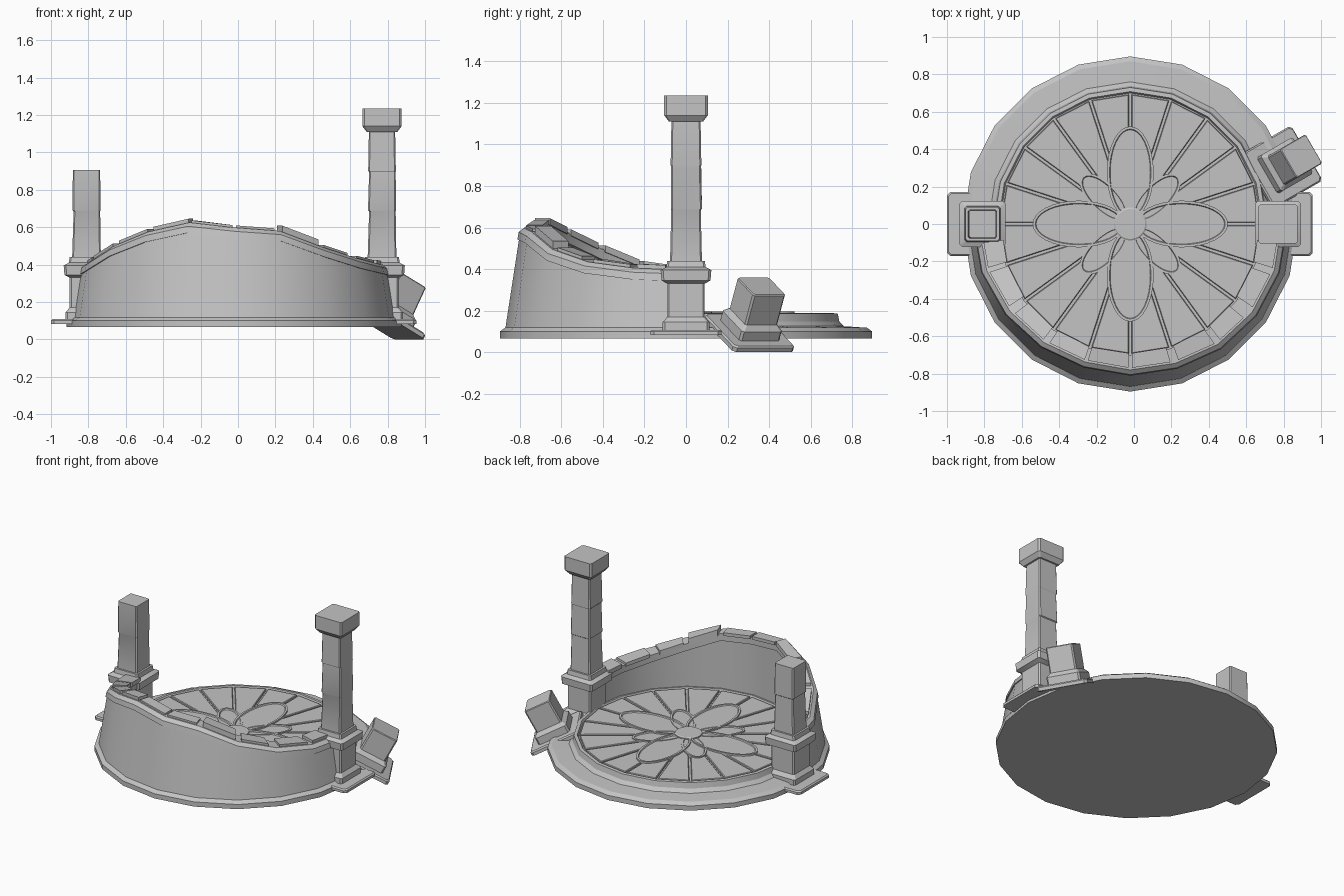
import bpy, bmesh, math
from mathutils import Matrix, Vector

if "Cube" in bpy.data.objects:
    bpy.data.objects.remove(bpy.data.objects["Cube"], do_unlink=True)

stone = bpy.data.materials.new("grey_stone")
stone.use_nodes = True
GREY = (0.55, 0.55, 0.55, 1)
stone.diffuse_color = GREY
stone.node_tree.nodes["Principled BSDF"].inputs["Base Color"].default_value = GREY

CX = -0.02           # centre of the round platform
SIDES = 20
STEP = math.tau / SIDES


def loft(name, rings, matrix=Matrix()):
    """Skin a list of closed rings and cap both ends."""
    bm = bmesh.new()
    loops = [[bm.verts.new(matrix @ Vector(p)) for p in ring] for ring in rings]
    n = len(loops[0])
    for a, b in zip(loops, loops[1:]):
        for i in range(n):
            j = (i + 1) % n
            bm.faces.new((a[i], a[j], b[j], b[i]))
    bm.faces.new(loops[0])
    bm.faces.new(loops[-1])
    bmesh.ops.recalc_face_normals(bm, faces=bm.faces)
    mesh = bpy.data.meshes.new(name)
    bm.to_mesh(mesh)
    bm.free()
    obj = bpy.data.objects.new(name, mesh)
    bpy.context.collection.objects.link(obj)
    mesh.materials.append(stone)
    bpy.ops.object.select_all(action='DESELECT')
    obj.select_set(True)
    bpy.context.view_layer.objects.active = obj
    bpy.ops.object.shade_smooth_by_angle(angle=math.radians(25))
    return obj


def polar(r, a, z):
    return Vector((CX + r * math.cos(a), r * math.sin(a), z))


def disc(name, profile):
    return loft(name, [[polar(r, math.pi / 2 + i * STEP, z) for i in range(SIDES)]
                       for r, z in profile])


def square(w, z, dx=0, dy=0, cut=0.1):
    """Square ring of half width w with clipped corners."""
    c = w * (1 - cut)
    pts = [(w, -c), (w, c), (c, w), (-c, w), (-w, c), (-w, -c), (-c, -w), (c, -w)]
    return [(x + dx, y + dy, z) for x, y in pts]


# Stepped platform with a raised rim around the floor
disc("platform", [(0.01, 0.067), (0.896, 0.067), (0.896, 0.1), (0.87, 0.118),
                  (0.76, 0.125), (0.738, 0.148), (0.73, 0.186), (0.708, 0.188),
                  (0.7, 0.172), (0.01, 0.172)])

# Radial paving stones
for i in range(SIDES):
    mid = (i + 0.5) * STEP
    def stone_ring(inset, z):
        pts = []
        for r, s in ((0.2, -1), (0.692, -1), (0.692, 1), (0.2, 1)):
            r += inset if r < 0.5 else -inset
            pts.append(polar(r, mid + s * (STEP / 2 - (0.007 + inset) / r), z))
        return pts
    loft("floor_stone", [stone_ring(0, 0.17), stone_ring(0, 0.182), stone_ring(0.004, 0.186)])


# Flower inlay
def petal(name, angle, centre, length, width, top):
    def ring(inset, z):
        return [(centre + (length - inset) * math.cos(t * math.tau / 32),
                 (width - inset) * math.sin(t * math.tau / 32), z) for t in range(32)]
    place = Matrix.Translation((CX, 0, 0)) @ Matrix.Rotation(angle, 4, 'Z')
    loft(name, [ring(0, 0.17), ring(0, top), ring(0.014, top), ring(0.018, top - 0.007)], place)


for i in range(4):
    petal("large_petal", i * math.pi / 2, 0.275, 0.247, 0.125, 0.197)
    petal("small_petal", (i + 0.5) * math.pi / 2, 0.2, 0.165, 0.078, 0.194)
loft("flower_centre", [[polar(r, i * math.tau / 32, z) for i in range(32)]
                       for r, z in ((0.088, 0.17), (0.088, 0.198), (0.08, 0.203))])

# Curved parapet whose height rises and falls
HEIGHTS = [0.39, 0.42, 0.5, 0.575, 0.625, 0.598, 0.58, 0.495, 0.435, 0.405, 0.395]


def outer(z):
    return 0.885 - 0.15 * z


wall, trim = [], []
for i, h in enumerate(HEIGHTS):
    a = math.pi + i * STEP
    r = outer(h)
    wall.append([polar(*p) for p in ((0.87, a, 0.11), (outer(h - 0.03), a, h - 0.03),
                                     (0.722, a, h - 0.03), (0.722, a, 0.11))])
    trim.append([polar(*p) for p in ((r + 0.016, a, h - 0.055), (r + 0.01, a, h - 0.02),
                                     (r - 0.015, a, h), (0.7, a, h), (0.7, a, h - 0.05))])
loft("parapet_wall", wall)
loft("parapet_trim", trim)

# Coping slabs: start and end along each wall segment, and lift
SLABS = [(0.4, 0.95, 0.02), (0.05, 0.9, 0.022), (0.1, 0.95, 0.02), (0.1, 0.97, 0.022),
         (0.04, 0.96, 0.012), (0.04, 0.9, 0.012), (0.08, 0.95, 0.035), (0.1, 0.8, 0.015),
         (0.1, 0.9, 0.015), (0.05, 0.6, 0.02)]
for i, (start, end, lift) in enumerate(SLABS):
    a, b = math.pi + i * STEP, math.pi + (i + 1) * STEP
    h0, h1 = HEIGHTS[i], HEIGHTS[i + 1]
    def slab_end(t):
        rim0, rim1 = outer(h0) - 0.025, outer(h1) - 0.025
        outside = polar(rim0, a, h0).lerp(polar(rim1, b, h1), t)
        inside = polar(0.692, a, h0).lerp(polar(0.692, b, h1), t)
        down, up = Vector((0, 0, -0.01)), Vector((0, 0, lift))
        return [outside + down, outside + up, inside + up, inside + down]
    loft("coping_slab", [slab_end(start), slab_end(end)])

# Pillars: foundation, pedestal, collar and weathered shaft
PLINTH = [(0.112, 0.09), (0.112, 0.145), (0.09, 0.17)]
COLLAR = [(0.09, 0.33), (0.118, 0.345), (0.122, 0.395), (0.095, 0.41), (0.09, 0.44)]


def pillar(side, x, foundation_x, shaft):
    base = Matrix.Translation((foundation_x, 0, 0))
    at = Matrix.Translation((x, 0, 0))
    loft(side + "_foundation", [square(0.172, 0.083), square(0.172, 0.1), square(0.164, 0.108)], base)
    loft(side + "_pedestal", [square(w, z) for w, z in PLINTH + COLLAR], at)
    loft(side + "_shaft", [square(w, z, dx, dy) for w, z, dx, dy in shaft], at)


LOWER = [(0.077, 0.43, 0, 0), (0.071, 0.685, 0.002, 0), (0.075, 0.69, 0, 0.002)]
pillar("right", -0.81, -0.828, LOWER + [(0.073, 0.905, 0, 0)])
pillar("left", 0.77, 0.783, LOWER + [(0.071, 0.895, 0.002, 0), (0.074, 0.9, 0, 0),
                                     (0.07, 1.12, 0, 0)])
loft("left_capital", [square(w, z) for w, z in ((0.082, 1.11), (0.105, 1.14), (0.105, 1.235))],
     Matrix.Translation((0.77, 0, 0)))

# Toppled pedestal leaning off the platform edge
lean = (Matrix.Translation((0.785, 0.3, 0.08)) @ Matrix.Rotation(math.radians(30), 4, 'Z')
        @ Matrix.Rotation(math.radians(28), 4, 'Y'))
loft("fallen_foundation", [square(0.17, 0), square(0.17, 0.022), square(0.162, 0.03)], lean)
loft("fallen_plinth", [square(0.112, 0.025), square(0.112, 0.08), square(0.09, 0.105)], lean)
loft("fallen_block", [square(0.09, 0.1), square(0.09, 0.265), square(0.086, 0.27)], lean)
